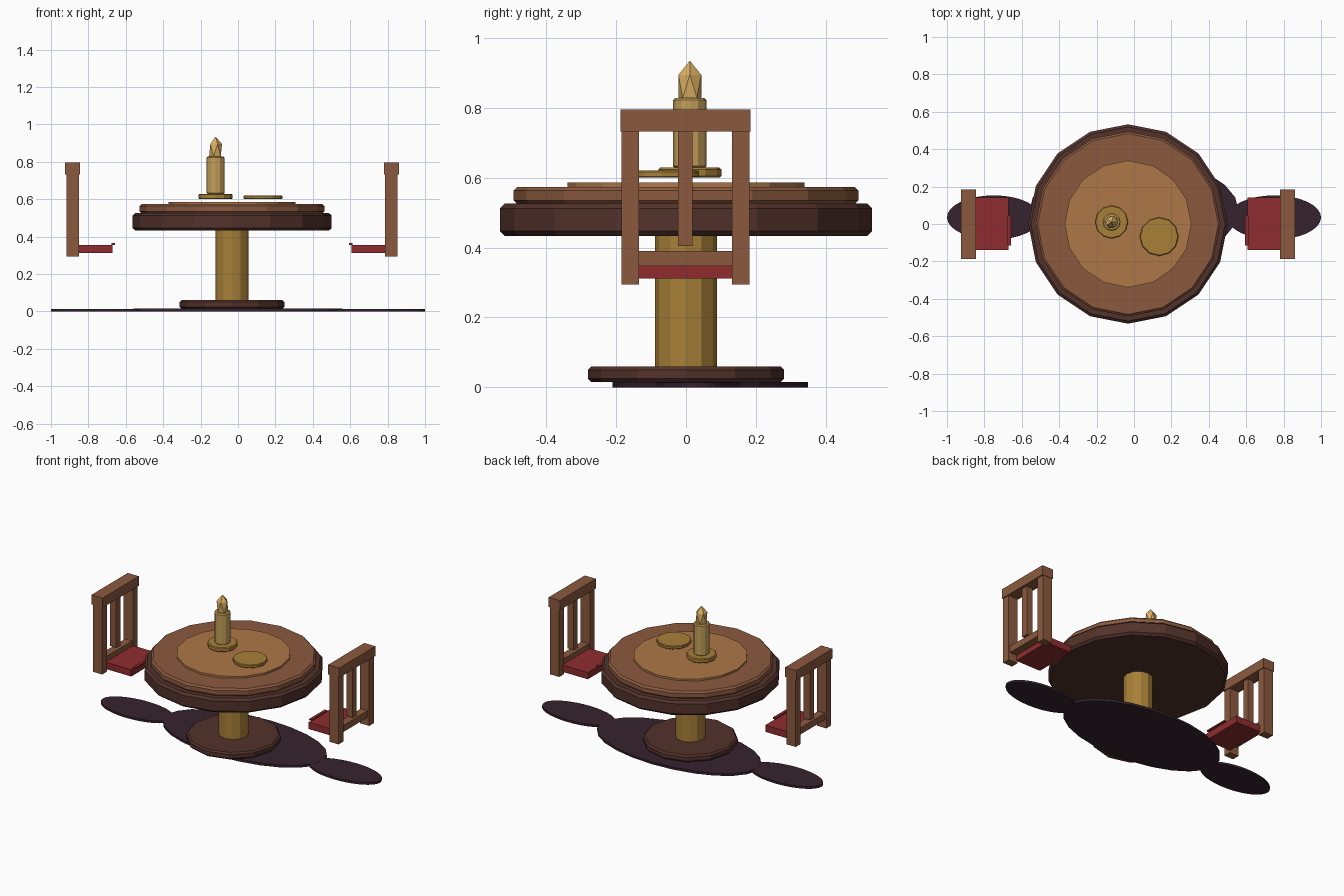
import bpy, bmesh, math
from mathutils import Matrix

if "Cube" in bpy.data.objects:
    bpy.data.objects.remove(bpy.data.objects["Cube"])

CX = -0.032  # axis of the table


def material(name, hex_code):
    rgb = [int(hex_code[i:i + 2], 16) / 255 for i in (0, 2, 4)]
    lin = [c / 12.92 if c <= 0.04045 else ((c + 0.055) / 1.055) ** 2.4 for c in rgb]
    m = bpy.data.materials.new(name)
    m.diffuse_color = (*lin, 1)
    m.use_nodes = True
    m.node_tree.nodes["Principled BSDF"].inputs["Base Color"].default_value = m.diffuse_color
    return m


WOOD = material("warm wood", "8B5A3E")
INLAY = material("light wood", "AE7848")
DARK = material("dark wood", "52322B")
GOLD = material("old gold", "A88038")
WAX = material("candle wax", "C4A05A")
FLAME = material("flame", "D9AE62")
RED = material("red cushion", "8F2C2F")
SHADE = material("dark rug", "35222E")


def finish(name, bm, mat):
    bmesh.ops.recalc_face_normals(bm, faces=bm.faces)
    mesh = bpy.data.meshes.new(name)
    bm.to_mesh(mesh)
    bm.free()
    mesh.materials.append(mat)
    ob = bpy.data.objects.new(name, mesh)
    bpy.context.collection.objects.link(ob)
    return ob


def disc(name, mat, x, y, z0, z1, rx, sides, ry=None, bevel=0.0):
    """Upright prism with a vertex on the x axis and optional chamfered rims."""
    bm = bmesh.new()
    bmesh.ops.create_cone(bm, cap_ends=True, segments=sides, radius1=1, radius2=1, depth=1)
    bmesh.ops.transform(bm, verts=bm.verts, matrix=Matrix.Translation((x, y, (z0 + z1) / 2))
                        @ Matrix.Diagonal((rx, ry or rx, z1 - z0, 1)))
    if bevel:
        rims = [e for e in bm.edges if abs(e.verts[0].co.z - e.verts[1].co.z) < 1e-5]
        bmesh.ops.bevel(bm, geom=rims, offset=bevel, segments=1, affect='EDGES')
    return finish(name, bm, mat)


def box(name, mat, x, y, z):
    """Box given by its (min, max) ranges."""
    bm = bmesh.new()
    bmesh.ops.create_cube(bm, size=1)
    mid = [(a + b) / 2 for a, b in (x, y, z)]
    size = [abs(b - a) for a, b in (x, y, z)]
    bmesh.ops.transform(bm, verts=bm.verts,
                        matrix=Matrix.Translation(mid) @ Matrix.Diagonal((*size, 1)))
    return finish(name, bm, mat)


# Flat rug pieces on the floor
disc("floor_rug_middle", SHADE, 0, 0.07, 0, 0.015, 0.56, 24, ry=0.28)
for side, s in (("left", -1), ("right", 1)):
    disc("floor_rug_" + side, SHADE, s * 0.75, 0.035, 0, 0.014, 0.25, 32, ry=0.118)

# Pedestal table
disc("table_base", DARK, CX, 0, 0.015, 0.06, 0.281, 12, bevel=0.01)
disc("table_column", GOLD, CX, 0, 0.058, 0.435, 0.089, 12)
disc("table_rim", DARK, CX, 0, 0.433, 0.526, 0.533, 16, bevel=0.014)
disc("table_top", WOOD, CX, 0, 0.524, 0.574, 0.494, 16, bevel=0.011)
disc("table_inlay", INLAY, CX, 0, 0.572, 0.586, 0.339, 16)

# Plate and candle
disc("plate", GOLD, 0.134, -0.067, 0.6, 0.621, 0.104, 12, bevel=0.004)
disc("candle_holder", GOLD, -0.12, 0.011, 0.6, 0.629, 0.09, 12, bevel=0.005)
disc("candle", WAX, -0.12, 0.011, 0.627, 0.828, 0.048, 12, bevel=0.006)
bm = bmesh.new()
bmesh.ops.create_icosphere(bm, subdivisions=1, radius=1)
bmesh.ops.transform(bm, verts=bm.verts, matrix=Matrix.Translation((-0.12, 0.011, 0.862))
                    @ Matrix.Diagonal((0.0385, 0.0385, 0.073, 1)))
finish("candle_flame", bm, FLAME)

# Two chairs mirrored about the table axis (d = distance from the axis)
for side, s in (("left", -1), ("right", 1)):
    def chair(part, mat, d, y, z):
        box(f"{side}_chair_{part}", mat, (CX + s * d[0], CX + s * d[1]), y, z)

    chair("seat", RED, (0.64, 0.825), (-0.14, 0.143), (0.312, 0.356))
    chair("seat_trim", RED, (0.626, 0.645), (-0.115, 0.045), (0.356, 0.365))
    for name, f in (("front", -1), ("back", 1)):
        chair(name + "_post", WOOD, (0.819, 0.886), (f * 0.133 - 0.001, f * 0.183 - 0.001), (0.294, 0.74))
    chair("top_rail", WOOD, (0.813, 0.893), (-0.187, 0.185), (0.732, 0.795))
    chair("lower_rail", WOOD, (0.825, 0.875), (-0.135, 0.133), (0.347, 0.39))
    chair("slat", WOOD, (0.83, 0.875), (-0.023, 0.019), (0.404, 0.735))
